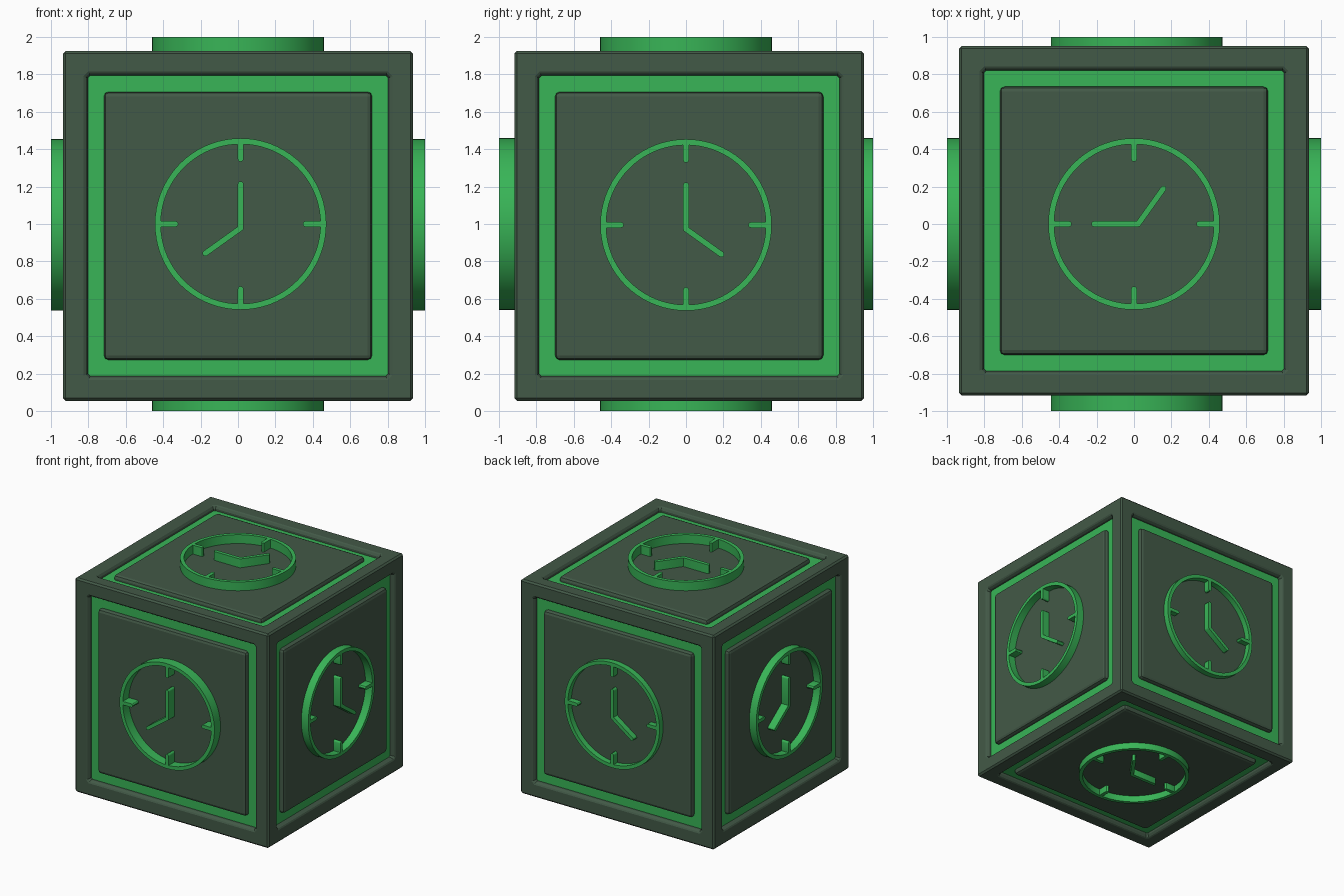
import bpy, bmesh, math
from mathutils import Vector

if "Cube" in bpy.data.objects:
    bpy.data.objects.remove(bpy.data.objects["Cube"])

C = Vector((0, 0.017, 0.99))   # body centre
H = 0.935                      # body half size


def material(name, rgb):
    m = bpy.data.materials.new(name)
    m.diffuse_color = (*rgb, 1)
    m.use_nodes = True
    m.node_tree.nodes["Principled BSDF"].inputs["Base Color"].default_value = m.diffuse_color
    return m


dark = material("dark_green", (0.055, 0.1, 0.063))
bright = material("bright_green", (0.04, 0.46, 0.095))


def finish(bm, name, mats, smooth=False):
    bmesh.ops.recalc_face_normals(bm, faces=bm.faces[:])
    me = bpy.data.meshes.new(name)
    bm.to_mesh(me)
    bm.free()
    for m in mats:
        me.materials.append(m)
    if smooth:
        me.shade_smooth()
        me.set_sharp_from_angle(angle=math.radians(30))
    ob = bpy.data.objects.new(name, me)
    bpy.context.collection.objects.link(ob)
    return ob


def bevelled_box(size, width, segments):
    bm = bmesh.new()
    bmesh.ops.create_cube(bm, size=1)
    bmesh.ops.scale(bm, vec=size, verts=bm.verts[:])
    bmesh.ops.bevel(bm, geom=bm.edges[:], offset=width, segments=segments,
                    profile=0.5, affect='EDGES')
    bm.normal_update()
    return bm


# Body: cube with a chamfered square recess on every side, bright floor
bm = bevelled_box((2 * H,) * 3, 0.014, 1)
sides = sorted(bm.faces, key=lambda f: -f.calc_area())[:6]
bmesh.ops.inset_individual(bm, faces=sides, thickness=H - 0.014 - 0.785)
bmesh.ops.bevel(bm, geom=[v for f in sides for v in f.verts], offset=0.025,
                segments=1, affect='VERTICES')
bm.normal_update()
floors = [f for f in bm.faces if len(f.verts) == 8]
for thick, depth in ((0.012, -0.006), (0.012, -0.018), (0.0, -0.018)):
    bmesh.ops.inset_individual(bm, faces=floors, thickness=thick, depth=depth)
    bm.normal_update()
for f in floors:
    f.material_index = 1
finish(bm, "body_frame", [dark, bright]).location = C

# Panels: one bevelled plate in each recess
for axis, label in enumerate("xyz"):
    for s in (-1, 1):
        size = [2 * 0.717] * 3
        size[axis] = 0.1
        n = Vector((0, 0, 0))
        n[axis] = s
        panel = finish(bevelled_box(size, 0.025, 2),
                       f"panel_{label}_{'plus' if s > 0 else 'minus'}", [dark])
        panel.location = C + n * (H - 0.052)


def capsule(a, b, r=0.0155, n=6):
    """Outline of a round-ended bar from a to b."""
    a, b = Vector(a), Vector(b)
    t = math.atan2(b.y - a.y, b.x - a.x)
    pts = []
    for p, start in ((b, t - math.pi / 2), (a, t + math.pi / 2)):
        for i in range(n + 1):
            q = start + math.pi * i / n
            pts.append((p.x + r * math.cos(q), p.y + r * math.sin(q)))
    return pts


def circle(r, n=72):
    return [(r * math.cos(2 * math.pi * i / n), r * math.sin(2 * math.pi * i / n))
            for i in range(n)]


def clock(name, centre, u, v, w, hour_side):
    """Clock outline running through the body, showing on two opposite sides."""
    centre, u, v, w = map(Vector, (centre, u, v, w))
    bm = bmesh.new()

    def loop(pts, d):
        return [bm.verts.new(centre + u * x + v * y + w * d) for x, y in pts]

    def join(a, b):
        for i in range(len(a)):
            j = (i + 1) % len(a)
            bm.faces.new((a[i], a[j], b[j], b[i]))

    # rim
    rim = [loop(circle(r), d) for r, d in
           ((0.4585, -1), (0.4585, 1), (0.427, 1), (0.427, -1))]
    for i in range(4):
        join(rim[i], rim[(i + 1) % 4])

    # quarter ticks and two hands
    bars = [((0.348 * x, 0.348 * y), (0.43 * x, 0.43 * y))
            for x, y in ((1, 0), (0, 1), (-1, 0), (0, -1))]
    pivot = (0, -0.022)
    bars += [(pivot, (0, 0.213)), (pivot, (0.189 * hour_side, -0.157))]
    for a, b in bars:
        pts = capsule(a, b)
        lo, hi = loop(pts, -1), loop(pts, 1)
        join(lo, hi)
        bm.faces.new(lo)
        bm.faces.new(hi)
    finish(bm, name, [bright], smooth=True)


X, Y, Z = (1, 0, 0), (0, 1, 0), (0, 0, 1)
clock("clock_front_back", (0.014, 0, 1.0), X, Z, Y, -1)
clock("clock_left_right", (0, 0, 0.995), Y, Z, X, 1)
clock("clock_top_bottom", (0, 0, 1.0), Y, (-1, 0, 0), Z, 1)
